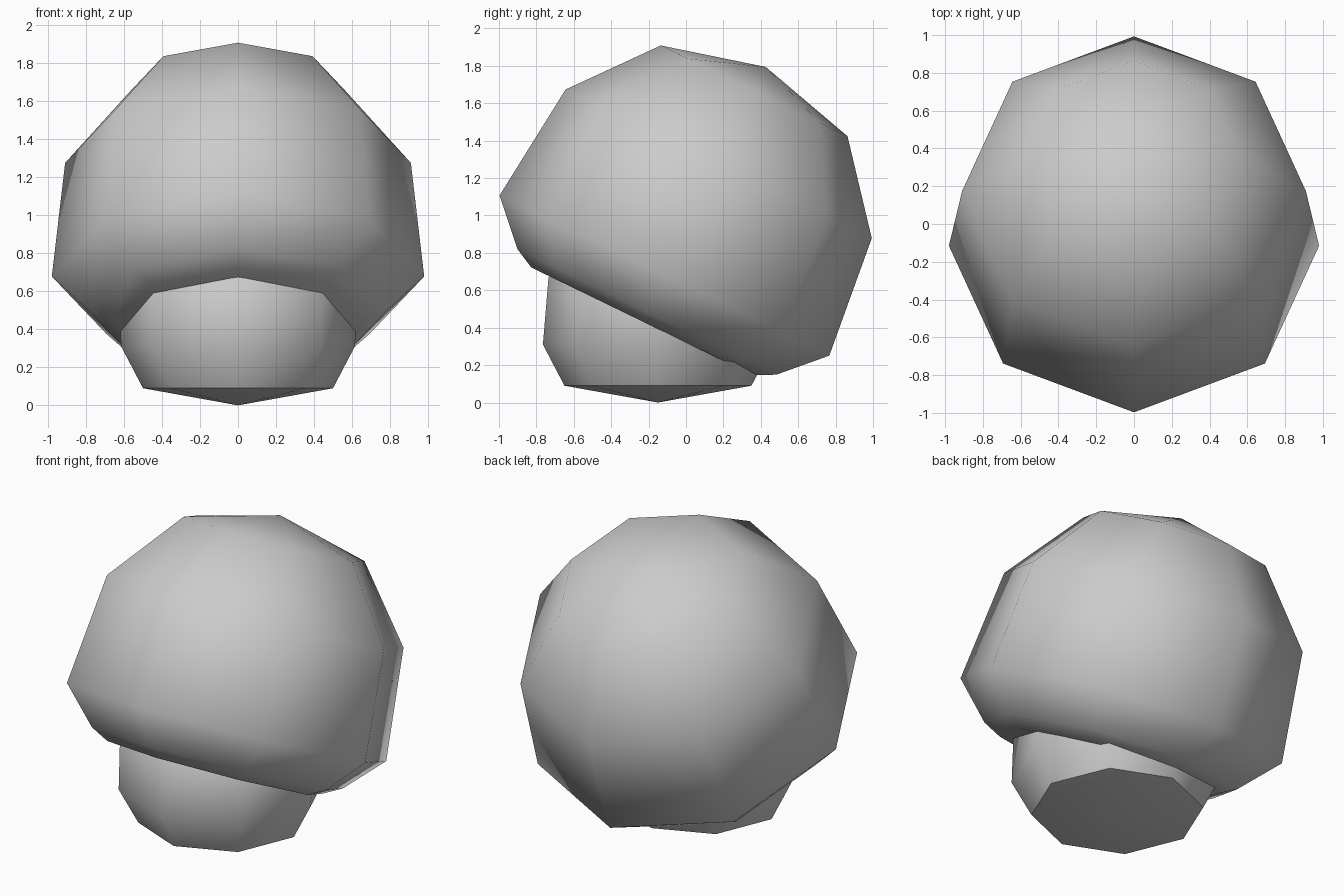
import bpy
import bmesh
from math import cos, sin, pi, radians

SIDES = 8

cube = bpy.data.objects.get("Cube")
if cube:
    bpy.data.objects.remove(cube, do_unlink=True)

grey = bpy.data.materials.new("plain grey")
grey.use_nodes = True
grey.diffuse_color = (0.6, 0.6, 0.6, 1)
grey.node_tree.nodes["Principled BSDF"].inputs["Base Color"].default_value = (0.6, 0.6, 0.6, 1)


def lathe(name, profile, sharp_ring=None):
    """Skin rings of (radius, height, y shift), bottom to top; radius 0 is a pole."""
    bm = bmesh.new()
    rings = []
    for radius, height, shift in profile:
        count = SIDES if radius else 1
        rings.append([bm.verts.new((radius * cos(2 * pi * i / SIDES),
                                    shift + radius * sin(2 * pi * i / SIDES),
                                    height)) for i in range(count)])
    for low, high in zip(rings, rings[1:]):
        for i in range(SIDES):
            j = i + 1
            corners = [low[i % len(low)], low[j % len(low)],
                       high[j % len(high)], high[i % len(high)]]
            bm.faces.new(list(dict.fromkeys(corners)))
    for face in bm.faces:
        face.smooth = True
    bmesh.ops.recalc_face_normals(bm, faces=bm.faces)
    if sharp_ring is not None:
        ring = set(rings[sharp_ring])
        for edge in bm.edges:
            if set(edge.verts) <= ring:
                edge.smooth = False
    mesh = bpy.data.meshes.new(name)
    bm.to_mesh(mesh)
    bm.free()
    mesh.materials.append(grey)
    obj = bpy.data.objects.new(name, mesh)
    bpy.context.collection.objects.link(obj)
    return obj


# Rounded cap, tipped back over the stem
cap = lathe("cap", [(0, 0.288, 0), (0.66, 0.288, 0), (0.77, 0.345, 0),
                    (0.98, 0.56, 0), (0.91, 1.224, 0),
                    (0.555, 1.658, 0), (0, 1.80, 0)])
cap.location = (0, -0.36, 0.175)
cap.rotation_euler.x = radians(-25.9)

# Stubby stem with a shallow pointed base, leaning slightly back
stem = lathe("stem", [(0, 0, 0), (0.5, 0.09, 0), (0.615, 0.31, 0),
                      (0.635, 0.67, 0.05), (0.4, 0.95, 0.08), (0, 1.05, 0.1)],
             sharp_ring=1)
stem.location.y = -0.15
